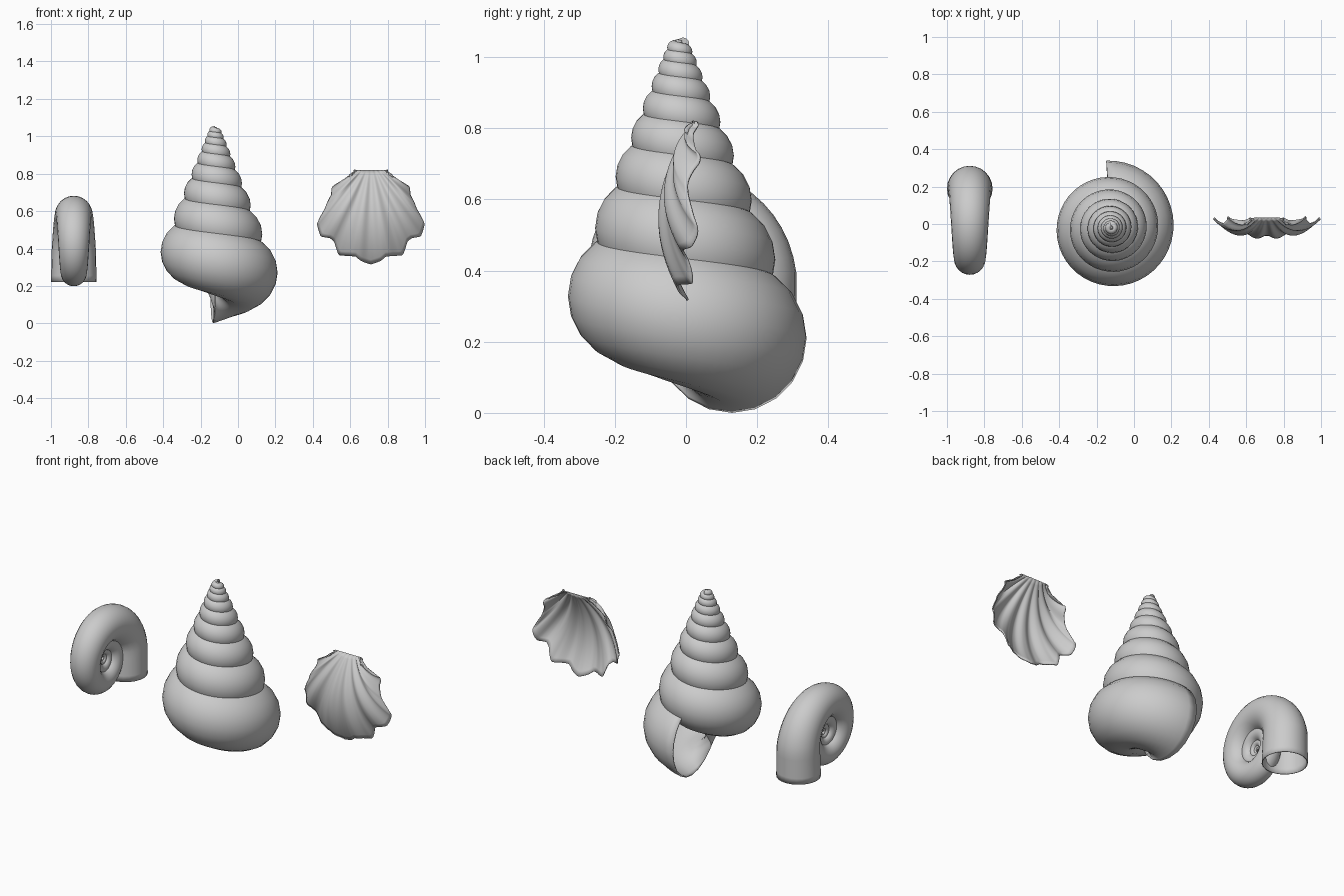
import bpy, bmesh, math
from mathutils import Vector

if "Cube" in bpy.data.objects:
    bpy.data.objects.remove(bpy.data.objects["Cube"])


def finish(name, bm, wall):
    """Turn a bmesh into a smooth, thin-walled object."""
    bmesh.ops.recalc_face_normals(bm, faces=bm.faces)
    me = bpy.data.meshes.new(name)
    bm.to_mesh(me)
    bm.free()
    ob = bpy.data.objects.new(name, me)
    bpy.context.collection.objects.link(ob)
    for p in me.polygons:
        p.use_smooth = True
    sol = ob.modifiers.new("wall", 'SOLIDIFY')
    sol.thickness = wall
    sol.offset = -1
    bpy.context.view_layer.objects.active = ob
    ob.select_set(True)
    bpy.ops.object.shade_smooth_by_angle(angle=math.radians(50))
    ob.select_set(False)
    return ob


def tube(name, frames, sides, wall):
    """Sweep rings given as (centre, axis u, axis w, radius); the first end is capped."""
    bm = bmesh.new()
    rings = []
    for c, u, w, r in frames:
        ring = []
        for i in range(sides):
            a = 2 * math.pi * i / sides
            ring.append(bm.verts.new(c + r * (math.cos(a) * u + math.sin(a) * w)))
        rings.append(ring)
    for a, b in zip(rings, rings[1:]):
        for i in range(sides):
            j = (i + 1) % sides
            bm.faces.new((a[i], a[j], b[j], b[i]))
    bm.faces.new(rings[0])
    return finish(name, bm, wall)


# Tall spire shell: conical log spiral ending in an open mouth at the back
def spire_frames(turns=9, steps=44, growth=0.755):
    out = []
    for i in range(turns * steps + 1):
        t = turns - i / steps
        f = growth ** t
        a = math.radians(94) - 2 * math.pi * t
        u = Vector((math.cos(a), math.sin(a), 0))
        c = Vector((-0.123, -0.02, 1.11 - 0.9 * f)) + 0.15 * f * u
        out.append((c, u, Vector((0, 0, 1)), 0.21 * f))
    return out


tube("spire_shell", spire_frames(), 20, 0.008)


# Flat coiled shell: plane log spiral with a straightened mouth facing down
def coil_frames(turns=4.5, steps=48, growth=0.47):
    out = []
    side = Vector((1, 0, 0))
    mid = Vector((-0.878, -0.034, 0.395))
    n = int(turns * steps)
    for i in range(n + 1):
        t = (n - i) / steps
        f = growth ** t
        a = 2 * math.pi * t
        u = Vector((0, math.cos(a), math.sin(a)))
        out.append((mid + 0.226 * f * u, u, side, 0.118 * f))
    for k in range(1, 6):
        s = k / 5
        c = mid + Vector((0, 0.226 - 0.003 * s, -0.175 * s))
        out.append((c, Vector((0, 1, 0)), side, 0.118 + 0.004 * s))
    return out


tube("coiled_shell", coil_frames(), 24, 0.005)


# Scallop: ribbed fan between a short straight hinge and a lobed rim
RIM = [(0, .505), (6, .49), (10, .47), (15, .475), (20.5, .488), (27, .43),
       (31, .425), (37, .445), (45, .408), (50, .32), (58, .25), (67, .225),
       (71, .14), (80, .095), (90, .088)]


def rim_radius(deg):
    for (a0, r0), (a1, r1) in zip(RIM, RIM[1:]):
        if deg <= a1:
            return r0 + (r1 - r0) * (deg - a0) / (a1 - a0)
    return RIM[-1][1]


def scallop(cols=144, rows=20):
    bm = bmesh.new()
    grid = []
    for i in range(cols + 1):
        deg = -90 + 180 * i / cols
        a = math.radians(deg)
        r = rim_radius(abs(deg))
        rim_x, rim_z = r * math.sin(a), -r * math.cos(a)
        hinge_x = 0.088 * deg / 90
        rim_y = -0.015 + 0.045 * math.sin(min(abs(a), math.pi / 2)) ** 1.2
        rib = 0.017 * math.cos(2 * math.pi * deg / 21) * min(1, r / 0.3)
        col = []
        for k in range(rows + 1):
            v = k / rows
            x = hinge_x + (rim_x - hinge_x) * v
            y = 0.03 + (rim_y - 0.03) * v - 0.32 * r / 0.5 * v * (1 - v)
            y += rib * v ** 0.7
            col.append(bm.verts.new((0.71 + x, y, 0.82 + rim_z * v)))
        grid.append(col)
    for a, b in zip(grid, grid[1:]):
        for k in range(rows):
            bm.faces.new((a[k], a[k + 1], b[k + 1], b[k]))
    bmesh.ops.remove_doubles(bm, verts=bm.verts, dist=0.0002)
    return finish("scallop_shell", bm, 0.006)


scallop()
